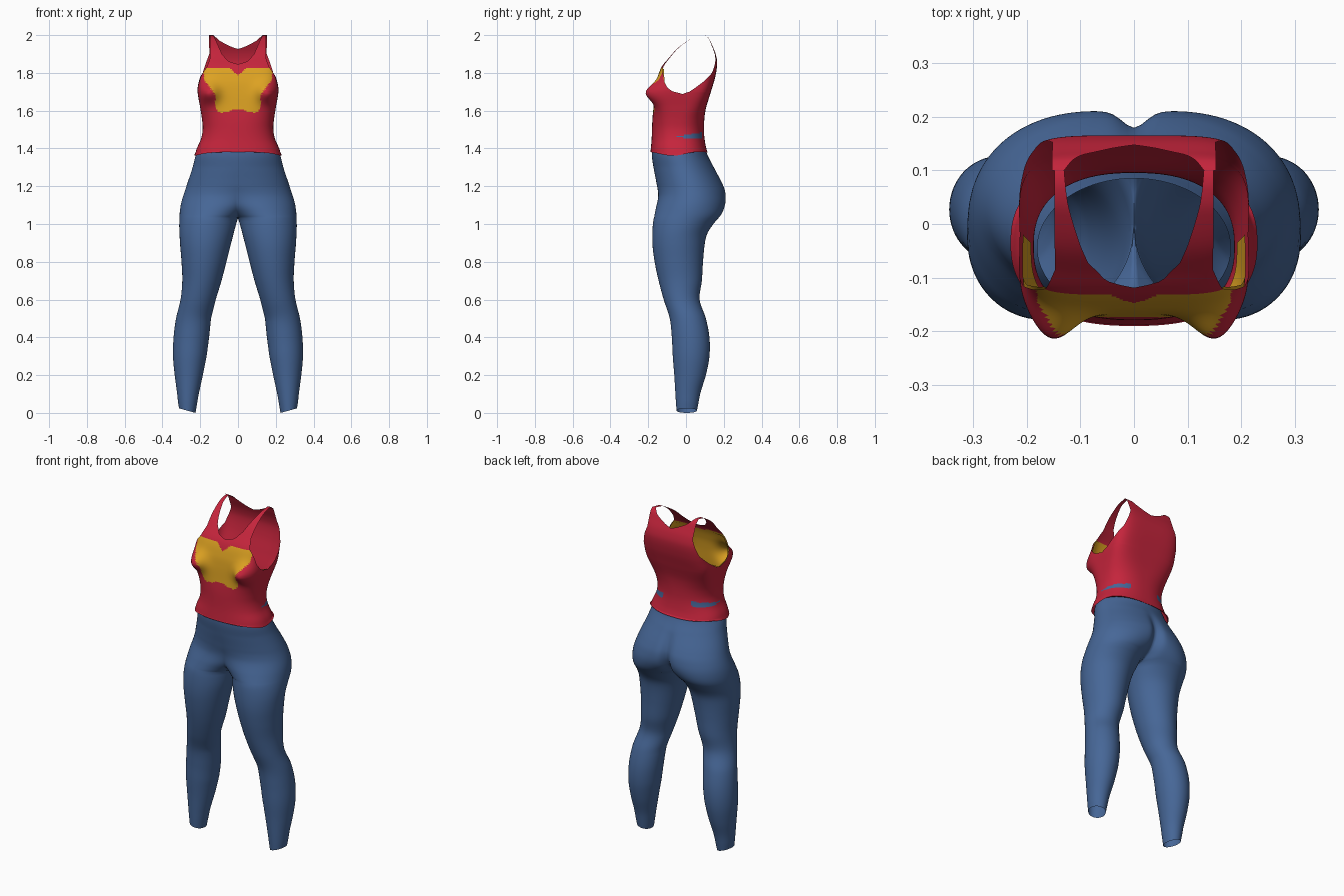
import bpy, bmesh, math

if "Cube" in bpy.data.objects:
    bpy.data.objects.remove(bpy.data.objects["Cube"])


def material(name, rgb):
    m = bpy.data.materials.new(name)
    m.diffuse_color = (*rgb, 1)
    m.use_nodes = True
    m.node_tree.nodes["Principled BSDF"].inputs["Base Color"].default_value = m.diffuse_color
    return m


RED = material("red_cloth", (0.56, 0.018, 0.045))
BLUE = material("blue_cloth", (0.062, 0.135, 0.31))
YELLOW = material("yellow_cloth", (0.72, 0.36, 0.016))


def linear(tab, z):
    if z <= tab[0][0]:
        return tab[0][1]
    for (z0, v0), (z1, v1) in zip(tab, tab[1:]):
        if z <= z1:
            return v0 + (v1 - v0) * (z - z0) / (z1 - z0)
    return tab[-1][1]


def smooth(tab, z):
    """Cubic interpolation through (z, value) pairs."""
    n = len(tab) - 1
    if z <= tab[0][0] or z >= tab[n][0]:
        return linear(tab, z)
    i = max(k for k in range(n) if tab[k][0] <= z)

    def slope(k):
        a, b = tab[max(k - 1, 0)], tab[min(k + 1, n)]
        return (b[1] - a[1]) / (b[0] - a[0])
    (z0, v0), (z1, v1) = tab[i], tab[i + 1]
    h = z1 - z0
    t = (z - z0) / h
    return ((2*t**3 - 3*t*t + 1) * v0 + (t**3 - 2*t*t + t) * h * slope(i)
            + (3*t*t - 2*t**3) * v1 + (t**3 - t*t) * h * slope(i + 1))


def build(name, sheets, mats, rule=None):
    """Skin grids of points, then mirror them across x = 0."""
    bm = bmesh.new()
    for rows in sheets:
        grid = [[bm.verts.new(p) for p in row] for row in rows]
        for r0, r1 in zip(grid, grid[1:]):
            for j in range(len(r0) - 1):
                bm.faces.new((r0[j], r0[j + 1], r1[j + 1], r1[j]))
    bmesh.ops.remove_doubles(bm, verts=bm.verts, dist=0.0004)
    bmesh.ops.recalc_face_normals(bm, faces=bm.faces)
    for f in bm.faces:
        f.smooth = True
        if rule:
            f.material_index = rule(f.calc_center_median())
    me = bpy.data.meshes.new(name)
    bm.to_mesh(me)
    bm.free()
    for m in mats:
        me.materials.append(m)
    ob = bpy.data.objects.new(name, me)
    bpy.context.collection.objects.link(ob)
    mod = ob.modifiers.new("mirror", 'MIRROR')
    mod.merge_threshold = 0.001
    return ob


# ---- Tank top: half width, front and back depth by height
T_W = [(1.36, .23), (1.4, .218), (1.45, .196), (1.5, .187), (1.55, .19), (1.62, .201),
       (1.7, .214), (1.76, .212), (1.85, .21), (2, .212)]
T_F = [(1.36, -.19), (1.45, -.182), (1.55, -.178), (1.62, -.172), (1.7, -.165), (1.76, -.155),
       (1.83, -.13), (1.88, -.09), (1.93, -.045), (1.97, .01), (1.99, .05), (2, .1)]
T_B = [(1.36, .12), (1.42, .103), (1.5, .095), (1.6, .103), (1.7, .132), (1.78, .155),
       (1.85, .165), (1.9, .157), (1.95, .137), (1.985, .12), (2, .1)]
T_N = [(1.36, 2.4), (1.55, 2.6), (1.7, 4.5), (1.8, 5), (2, 5)]
# Armhole and neckline edges as angles from the centre line
ARM_F = [(1.69, 90), (1.7, 76), (1.72, 65), (1.75, 55), (1.8, 46), (1.83, 40), (1.88, 36), (2, 36)]
ARM_B = [(1.69, 90), (1.7, 77), (1.72, 68), (1.75, 58), (1.8, 46), (1.9, 37), (2, 37)]
NECK_F = [(1.849, 0), (1.853, 7), (1.862, 14), (1.9, 22), (1.95, 27), (2, 32)]
NECK_B = [(1.929, 0), (1.935, 8), (1.95, 16), (1.97, 25), (2, 32)]


def torso(phi, z, front, inset=0.0):
    w, f, b, n = (smooth(t, z) for t in (T_W, T_F, T_B, T_N))
    mid = (f + b) / 2
    s, c = math.sin(phi), max(math.cos(phi), 0)
    r = (s**n + c**n) ** (-1 / n)
    x, y = (w - inset) * r * s, ((b - f) / 2 - inset) * r * c
    if front:  # bust
        y += .056 * math.exp(-((x - .155) / .055)**2 - ((z - 1.695) / .052)**2) * min(1, c * 3)
    y = mid - y if front else mid + y
    if z < 1.38:  # uneven hem
        z += (1.38 - z) * (.6 + .5 * math.sin(22 * y))
    return (x, y, z)


def panel(front, z0, z1, rows, cols, inset=0.0):
    arm, neck = (ARM_F, NECK_F) if front else (ARM_B, NECK_B)
    out = []
    for i in range(rows + 1):
        z = z0 + (z1 - z0) * i / rows
        a0, a1 = math.radians(linear(neck, z)), math.radians(linear(arm, z))
        out.append([torso(a0 + (a1 - a0) * j / cols, z, front, inset) for j in range(cols + 1)])
    return out


BIB = [(1.585, .085), (1.6, .11), (1.63, .123), (1.66, .12), (1.685, .12), (1.7, .128),
       (1.73, .155), (1.76, .178), (1.825, .183)]


def top_colour(c):
    x, y, z = abs(c.x), c.y, c.z
    # chest patch with a notched top and arched bottom
    if y < -.05 and x < linear(BIB, z):
        if 1.588 + .022 * math.exp(-(x / .05)**2) < z < 1.826 - .04 * max(0, 1 - x / .045):
            return 1
    # slivers of waistband at the sides
    if -.09 < y < .085 and x > .09 and 1.455 + .1 * max(0, .0 - y) < z < 1.467 + .16 * (y + .03):
        return 2
    return 0


build("tank_top", [panel(True, 1.36, 2, 96, 48), panel(False, 1.36, 2, 96, 48)],
      (RED, YELLOW, BLUE), top_colour)
# Lining behind the chest
build("chest_lining", [panel(True, 1.6, 1.82, 30, 30, .006)], (YELLOW,))

# ---- Leggings: outer, inner, front and back extents by height (inner < 0 joins the halves)
L_OUT = [(0, .312), (.1, .322), (.2, .335), (.3, .344), (.4, .341), (.5, .328), (.6, .304),
         (.7, .295), (.8, .299), (.9, .307), (1, .311), (1.1, .303), (1.2, .273), (1.3, .24),
         (1.37, .222), (1.42, .2), (1.48, .18)]
L_IN = [(0, .225), (.1, .208), (.2, .186), (.3, .166), (.4, .153), (.5, .143), (.6, .118),
        (.7, .087), (.8, .061), (.9, .036), (1, .01), (1.03, 0), (1.06, -.04), (1.1, -.1),
        (1.15, -.17), (1.2, -.22), (1.3, -.24), (1.37, -.222), (1.42, -.2), (1.48, -.18)]
L_F = [(0, -.05), (.1, -.056), (.2, -.062), (.3, -.07), (.4, -.075), (.5, -.086), (.6, -.118),
       (.7, -.145), (.8, -.166), (.9, -.178), (1, -.175), (1.08, -.16), (1.15, -.147),
       (1.22, -.157), (1.3, -.172), (1.37, -.181), (1.48, -.174)]
L_B = [(0, .058), (.1, .075), (.2, .105), (.3, .124), (.4, .124), (.5, .105), (.6, .072),
       (.7, .084), (.8, .09), (.9, .1), (.95, .113), (1, .145), (1.05, .186), (1.1, .206),
       (1.15, .21), (1.2, .2), (1.3, .15), (1.37, .112), (1.48, .085)]
CLEFT = [(1, 0), (1.06, .03), (1.12, .032), (1.2, .022), (1.3, .004), (1.35, 0)]


def leg_ring(z, cols=64):
    out, f, b = (smooth(t, z) for t in (L_OUT, L_F, L_B))
    inn = linear(L_IN, z)
    cx, rx = (out + inn) / 2, (out - inn) / 2
    end = math.pi if inn >= 0 else math.acos(-cx / rx)
    pts = []
    for j in range(cols + 1):
        a = end * (2 * j / cols - 1)
        x = max(cx + rx * math.cos(a), 0)
        y = (f + b) / 2 + (b - f) / 2 * math.sin(a)
        if a > 0:  # seat cleft
            y -= linear(CLEFT, z) * math.exp(-(x / .03)**2)
        dz = .012 * (1 - math.cos(a)) * max(0, 1 - z / .06)
        pts.append((x, y, max(z - dz + .024 * max(0, 1 - z / .06), 0)))
    return pts


heights = [1.03 * i / 60 for i in range(61)] + [1.03 + .45 * i / 45 for i in range(1, 46)]
build("leggings", [[leg_ring(z) for z in heights]], (BLUE,))
